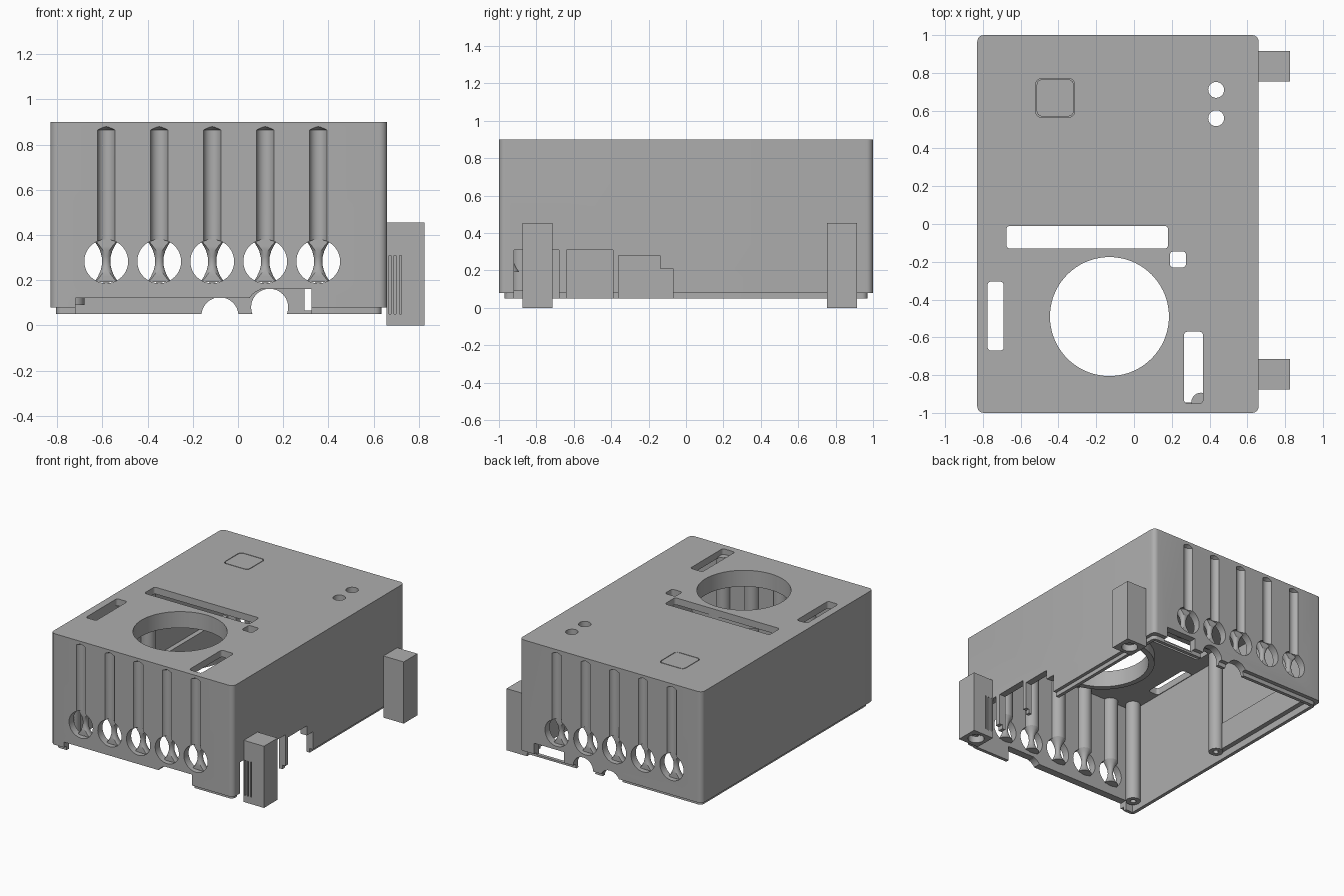
import bpy, bmesh, math
from mathutils import Matrix, Vector

if "Cube" in bpy.data.objects:
    bpy.data.objects.remove(bpy.data.objects["Cube"])

grey = bpy.data.materials.new("plain grey")
grey.use_nodes = True
COLOUR = (0.42, 0.42, 0.42, 1)
grey.diffuse_color = COLOUR
grey.node_tree.nodes["Principled BSDF"].inputs["Base Color"].default_value = COLOUR


def finish(name, bm):
    bmesh.ops.recalc_face_normals(bm, faces=bm.faces)
    mesh = bpy.data.meshes.new(name)
    bm.to_mesh(mesh)
    bm.free()
    mesh.materials.append(grey)
    obj = bpy.data.objects.new(name, mesh)
    bpy.context.scene.collection.objects.link(obj)
    return obj


def box(name, x, y, z, corner=0):
    """Box from (low, high) ranges, with optional rounded upright edges."""
    bm = bmesh.new()
    bmesh.ops.create_cube(bm, size=1)
    for v in bm.verts:
        v.co = Vector([(r[0] + r[1]) / 2 + c * (r[1] - r[0]) for c, r in zip(v.co, (x, y, z))])
    if corner:
        upright = [e for e in bm.edges if abs(e.verts[0].co.z - e.verts[1].co.z) > 1e-4]
        bmesh.ops.bevel(bm, geom=upright, offset=corner, segments=6, profile=0.5, affect='EDGES')
    return finish(name, bm)


def cylinder(name, at, radius, length, axis='Z', top=None, sides=40):
    bm = bmesh.new()
    bmesh.ops.create_cone(bm, cap_ends=True, segments=sides, radius1=radius,
                          radius2=radius if top is None else top, depth=length)
    turn = Matrix.Rotation(math.pi / 2, 4, 'X') if axis == 'Y' else Matrix()
    bm.transform(Matrix.Translation(at) @ turn)
    return finish(name, bm)


def lathe(name, x, y, profile):
    """Upright turned part from (radius, z) points."""
    bm = bmesh.new()
    edges = []
    points = [bm.verts.new((r, 0, z)) for r, z in profile]
    for a, b in zip(points, points[1:]):
        edges.append(bm.edges.new((a, b)))
    bmesh.ops.spin(bm, geom=points + edges, cent=(0, 0, 0), axis=(0, 0, 1),
                   angle=2 * math.pi, steps=24)
    bmesh.ops.remove_doubles(bm, verts=bm.verts, dist=1e-4)
    bm.transform(Matrix.Translation((x, y, 0)))
    return finish(name, bm)


def combine(obj, other, mode='DIFFERENCE'):
    """Boolean the second object into the first and discard it."""
    mod = obj.modifiers.new("combine", 'BOOLEAN')
    mod.operation, mod.object, mod.solver = mode, other, 'EXACT'
    deps = bpy.context.evaluated_depsgraph_get()
    mesh = bpy.data.meshes.new_from_object(obj.evaluated_get(deps))
    obj.modifiers.clear()
    obj.data = mesh
    bpy.data.objects.remove(other)


def cut(*args, **kw):
    combine(case, box("cutter", *args, **kw))


# Case shell with a stepped lower rim
case = box("case", (-.83, .66), (-1, 1), (.08, .9), .035)
combine(case, box("rim", (-.805, .635), (-.97, .97), (.05, .2), .03), 'UNION')
cut((-.78, .61), (-.945, .945), (0, .85))

# Roof openings
combine(case, cylinder("cutter", (-.13, -.49, .9), .315, .3, sides=72))
for x, y in (((-.675, .18), (-.13, -.01)), ((.19, .275), (-.23, -.145)),
             ((-.775, -.69), (-.67, -.305)), ((.265, .365), (-.95, -.57))):
    cut(x, y, (.7, 1), corner=.018)
for y in (.56, .71):
    combine(case, cylinder("cutter", (.435, y, .9), .042, .3))

# Push button outlined by a fine groove
cut((-.52, -.315), (.565, .77), (.875, 1), corner=.03)
box("push_button", (-.515, -.32), (.57, .765), (.86, .9), .027)

# Vent holes and upright grooves in both end walls
VENTS = [-.583 + .2345 * i for i in range(5)]
for side in (-1, 1):
    for x in VENTS:
        combine(case, cylinder("cutter", (x, side * .97, .283), .097, .2, 'Y'))
        combine(case, lathe("cutter", x, side * 1.012,
                            [(0, .3), (.04, .3), (.04, .865), (0, .885)]))

# Cable and socket notches along the lower edge
cut((-.72, .325), (-1.1, -.9), (0, .12))
cut((.1, .325), (-1.1, -.9), (0, .16))
combine(case, cylinder("cutter", (.12, -1, .08), .08, .2, 'Y'))
for x, z in ((-.08, .042), (.14, .08)):
    combine(case, cylinder("cutter", (x, .97, z), .082, .2, 'Y'))
cut((.295, .54), (.9, 1.1), (.065, .16))
for y, z in (((-.92, -.68), .31), ((-.64, -.39), .31), ((-.36, -.14), .28), ((-.15, -.07), .21)):
    cut((.55, .75), y, (0, z))

# Waisted ribs that back the grooves and cross the vent holes
for side, end in ((-1, "front"), (1, "back")):
    for i, x in enumerate(VENTS):
        waist = [(.018 + .034 * (abs(t) / 4) ** 2, .283 + .0225 * t) for t in range(-4, 5)]
        rib = lathe(f"{end}_rib_{i + 1}", x, side * .945,
                    [(0, .19)] + waist + [(.052, .86), (0, .86)])
        # Trim the rib to the inside of the groove
        combine(rib, box("cutter", (x - .1, x + .1), sorted((side * .97, side * 1.1)), (0, 1)))

# Collar under the round roof opening
collar = cylinder("fan_collar", (-.13, -.49, .82), .355, .08, sides=72)
combine(collar, cylinder("cutter", (-.13, -.49, .8), .315, .3, sides=72))
combine(collar, box("cutter", (-.69, .43), (-.13, -.01), (.7, .9)))

# Screw posts and inner ledge
for label, y in (("front", -.88), ("middle", .0)):
    post = cylinder(f"{label}_screw_post", (-.73, y, .475), .05, .77)
    combine(post, cylinder("cutter", (-.73, y, .1), .02, .2))
box("left_ledge", (-.785, -.745), (.0, .95), (.1, .3))

# Mounting feet with a round recess underneath
for label, y in (("front", (-.875, -.715)), ("back", (.755, .915))):
    foot = box(f"{label}_foot", (.658, .825), y, (0, .455))
    combine(foot, cylinder("cutter", (.74, sum(y) / 2, 0), .055, .1))
    if label == "front":
        for x in (.667, .69, .714):
            combine(foot, box("cutter", (x, x + .009), (-1, -.6), (.05, .31)))

# Smooth the curved surfaces, keep edges crisp
bpy.ops.object.select_all(action='DESELECT')
for obj in bpy.context.scene.objects:
    if obj.type == 'MESH':
        obj.select_set(True)
        bpy.context.view_layer.objects.active = obj
bpy.ops.object.shade_smooth_by_angle(angle=math.radians(30))
